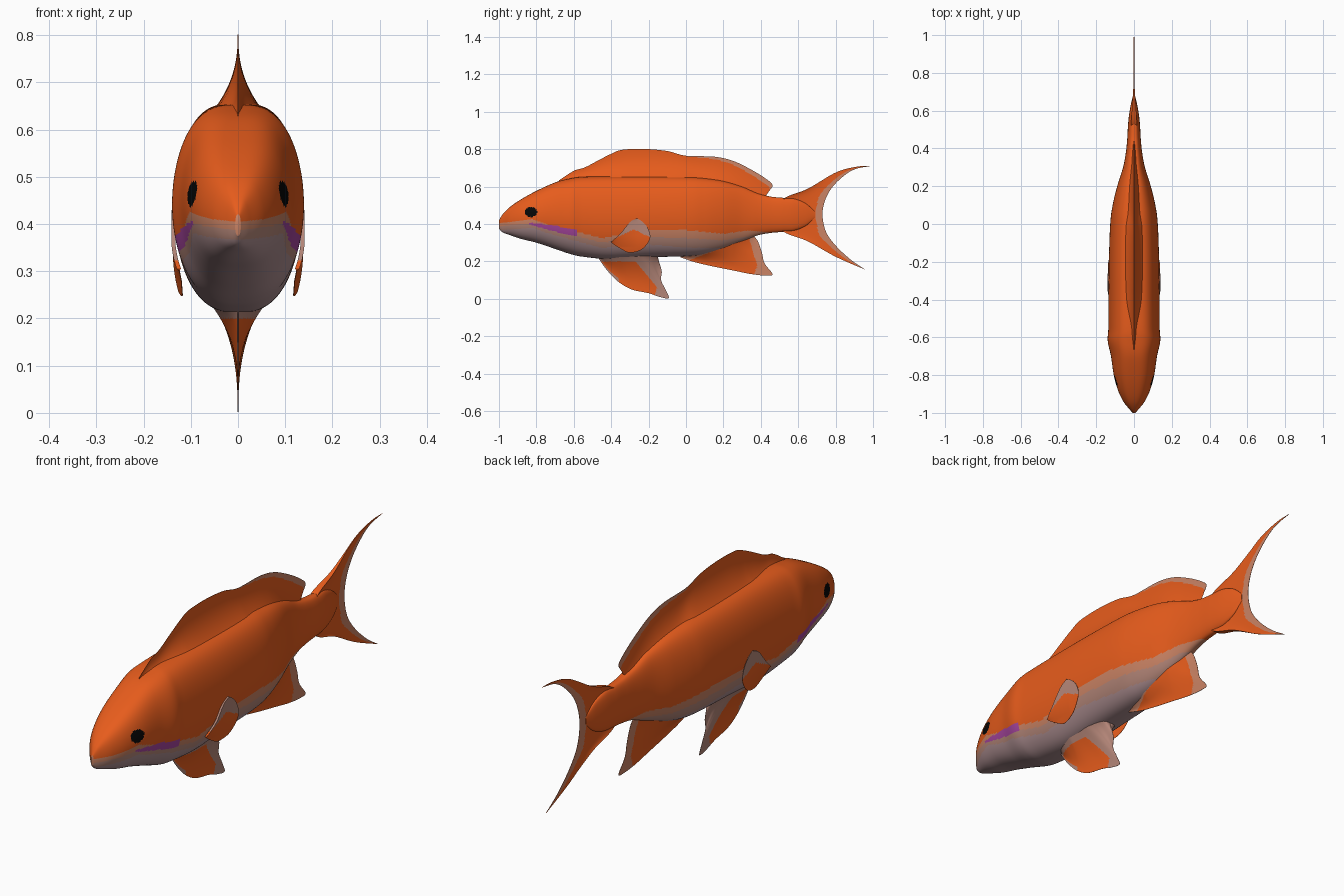
import bpy
import bmesh
from math import sin, cos, pi, copysign
from mathutils import Vector

cube = bpy.data.objects.get("Cube")
if cube:
    bpy.data.objects.remove(cube, do_unlink=True)


def make_material(name, colour):
    mat = bpy.data.materials.new(name)
    mat.use_nodes = True
    mat.diffuse_color = (*colour, 1)
    shader = next(n for n in mat.node_tree.nodes if n.type == 'BSDF_PRINCIPLED')
    shader.inputs["Base Color"].default_value = (*colour, 1)
    shader.inputs["Roughness"].default_value = 0.7
    return mat


ORANGE, BELLY, PEACH, ROSE, VIOLET, BLACK = range(6)
materials = [
    make_material("orange scales", (0.82, 0.11, 0.012)),
    make_material("mauve grey belly", (0.41, 0.265, 0.275)),
    make_material("peach edging", (0.60, 0.23, 0.13)),
    make_material("rose grey flank", (0.46, 0.24, 0.19)),
    make_material("violet cheek", (0.38, 0.06, 0.34)),
    make_material("black eye", (0.002, 0.002, 0.002)),
]


def spline(points, s):
    """Smooth curve through points of any dimension, s from 0 to 1."""
    last = len(points) - 1
    i = min(int(s * last), last - 1)
    f = s * last - i
    quad = [points[max(0, min(last, i + k))] for k in (-1, 0, 1, 2)]
    return [0.5 * (2 * b + (c - a) * f + (2 * a - 5 * b + 4 * c - d) * f * f
                   + (3 * b - a - 3 * c + d) * f ** 3) for a, b, c, d in zip(*quad)]


def level(table, y):
    """Straight-line lookup of a value along the body."""
    for (y0, z0), (y1, z1) in zip(table, table[1:]):
        if y <= y1:
            return z0 + (z1 - z0) * max(0, y - y0) / (y1 - y0)
    return table[-1][1]


def loft(name, rings, paint):
    """Skin closed rings, cap the ends and colour every face by rule."""
    bm = bmesh.new()
    rows = [[bm.verts.new(p) for p in ring] for ring in rings]
    count = len(rows[0])
    for lower, upper in zip(rows, rows[1:]):
        for j in range(count):
            k = (j + 1) % count
            face = bm.faces.new((lower[j], lower[k], upper[k], upper[j]))
            face.material_index = paint(face.calc_center_median(),
                                        1 - abs(2 * (j + 0.5) / count - 1))
    for row in (rows[0], rows[-1]):
        face = bm.faces.new(row)
        face.material_index = paint(face.calc_center_median(), 0)
    bmesh.ops.remove_doubles(bm, verts=bm.verts, dist=0.00005)
    bmesh.ops.recalc_face_normals(bm, faces=bm.faces)
    mesh = bpy.data.meshes.new(name)
    bm.to_mesh(mesh)
    bm.free()
    for mat in materials:
        mesh.materials.append(mat)
    obj = bpy.data.objects.new(name, mesh)
    bpy.context.collection.objects.link(obj)
    bpy.ops.object.select_all(action='DESELECT')
    obj.select_set(True)
    bpy.context.view_layer.objects.active = obj
    bpy.ops.object.shade_smooth_by_angle(angle=pi / 3)


# Body: y, top, bottom, half width
BODY = [
    (-1.0, .42, .375, .006), (-.98, .452, .355, .025), (-.94, .492, .34, .056),
    (-.88, .533, .32, .085), (-.8, .577, .30, .107), (-.7, .622, .267, .122),
    (-.62, .643, .24, .139), (-.55, .652, .225, .136), (-.4, .655, .212, .135),
    (-.2, .655, .222, .133), (0, .652, .228, .126), (.1, .645, .238, .113),
    (.2, .63, .265, .089), (.3, .60, .305, .058), (.38, .565, .338, .043),
    (.45, .547, .352, .036), (.52, .54, .358, .032), (.58, .535, .365, .026),
    (.64, .51, .39, .015), (.69, .465, .435, .002),
]
ORANGE_EDGE = [(-1, .405), (-.9, .415), (-.82, .425), (-.75, .40), (-.6, .362), (-.45, .325),
               (-.2, .365), (0, .367), (.2, .348), (.33, .365), (.45, .355), (.5, .3)]
BAND = [(-1, .035), (-.82, .04), (-.6, .045), (-.4, .05), (0, .085), (.2, .07), (.4, .06)]


def paint_body(c, t):
    if ((c.y + .829) / .033) ** 2 + ((c.z - .464) / .027) ** 2 < 1:
        return BLACK
    if -.84 < c.y < -.585:
        stripe = .403 - .2 * (c.y + .84)
        if abs(c.z - stripe) < .004 + .012 * min(1, (c.y + .84) * 8):
            return VIOLET
    depth = (level(ORANGE_EDGE, c.y) - c.z) / level(BAND, c.y)
    return ORANGE if depth < 0 else PEACH if depth < .5 else ROSE if depth < 1.1 else BELLY


def body_ring(s, count=168):
    """Squarer shoulders above, rounder belly below."""
    y, top, bottom, width = spline(BODY, s)
    ring = []
    for k in range(count):
        a = 2 * pi * k / count
        power = .78 - .13 * max(0, sin(a))
        x = width * copysign(abs(cos(a)) ** power, cos(a))
        ring.append(Vector((x, y, (top + bottom) / 2 + (top - bottom) / 2 * sin(a))))
    return ring


loft("body", [body_ring(i / 360) for i in range(361)], paint_body)


def fin(name, base, edge, thick, paint, centre=lambda y, z: 0, steps=110, depth=36):
    """Blade between two curves, thinning outward; thick is a table along y."""
    rings = []
    for i in range(steps + 1):
        a, b = (Vector(spline(curve, i / steps)) for curve in (base, edge))
        sides = [[], []]
        for j in range(depth + 1):
            t = j / depth
            y, z = a.lerp(b, t)
            half = level(thick, y) * (1 - t) ** 2.4 + .0006
            for side, sign in zip(sides, (1, -1)):
                side.append(Vector((centre(y, z) + sign * half, y, z)))
        rings.append(sides[0] + sides[1][::-1])
    loft(name, rings, paint)


# Dorsal fin, flaring into the back and edged along its rear
fin("dorsal_fin",
    [(-.68, .58), (-.5, .61), (-.3, .61), (0, .605), (.2, .58), (.34, .54), (.42, .52)],
    [(-.68, .633), (-.6, .684), (-.54, .703), (-.46, .745), (-.4, .775), (-.34, .797),
     (-.22, .801), (-.1, .79), (0, .765), (.15, .76), (.25, .738), (.35, .69),
     (.43, .64), (.463, .605), (.43, .565)],
    [(-.68, .05), (-.4, .08), (0, .08), (.2, .05), (.32, .025), (.42, .01)],
    lambda c, t: PEACH if c.y > -.1 and t > 1 - .42 * (c.y + .1) else ORANGE)

# Tail fin, edged along the fork
fin("tail_fin",
    [(.96, .155), (.8, .225), (.65, .308), (.52, .36), (.45, .45),
     (.52, .535), (.65, .588), (.8, .675), (.91, .706), (.99, .71)],
    [(.96, .155), (.88, .21), (.80, .285), (.748, .36), (.73, .45),
     (.745, .53), (.785, .60), (.85, .662), (.91, .695), (.99, .71)],
    [(.45, .02), (.6, .011), (.75, .001)],
    lambda c, t: PEACH if t > .84 - 1.2 * max(0, abs(c.z - .45) - .05) else ORANGE)


def paint_pelvic(c, t):
    if c.z > .2 - 1.2 * max(0, c.y + .27) or c.y > -.155 - .3 * abs(c.z - .06):
        return ROSE
    return ROSE if c.y < -.36 and t > .8 else ORANGE


# Pelvic fin
fin("pelvic_fin",
    [(-.46, .235), (-.3, .26), (-.15, .25)],
    [(-.465, .212), (-.42, .15), (-.36, .09), (-.29, .05), (-.2, .03), (-.14, .01),
     (-.092, .004), (-.11, .05), (-.133, .1), (-.13, .15), (-.15, .21)],
    [(-.46, .05), (-.35, .075), (-.15, .06)], paint_pelvic)

# Anal fin
fin("anal_fin",
    [(-.03, .24), (.1, .26), (.2, .29), (.3, .335), (.36, .36)],
    [(-.03, .222), (.05, .195), (.15, .172), (.25, .152), (.35, .132), (.43, .124),
     (.463, .132), (.42, .19), (.405, .25), (.38, .315), (.35, .34)],
    [(-.03, .03), (.1, .05), (.25, .035), (.36, .012)],
    lambda c, t: ORANGE if c.y < .38 - .3 * abs(c.z - .18)
    and c.z < .2 + .38 * c.y else PEACH)


def flank(y, z):
    """Distance of the pectoral fins from the middle, tucked in at the root."""
    tuck = min(1, max(0, (.36 - z) * 12))
    return .137 - 1.6 * max(0, .34 - z) ** 2 - .1 * tuck * max(0, -.25 - y)


# Pectoral fins, held close to the flanks
for label, sign in (("left", 1), ("right", -1)):
    fin(label + "_pectoral_fin",
        [(-.4, .305), (-.35, .35), (-.3, .41), (-.262, .43)],
        [(-.4, .3), (-.35, .268), (-.3, .247), (-.235, .265), (-.193, .32),
         (-.2, .37), (-.23, .41), (-.262, .43)],
        [(-.4, .004), (-.2, .003)],
        lambda c, t: ROSE if c.z > .372 - .5 * abs(c.y + .28) else ORANGE,
        centre=lambda y, z, sign=sign: sign * flank(y, z), steps=64, depth=24)
